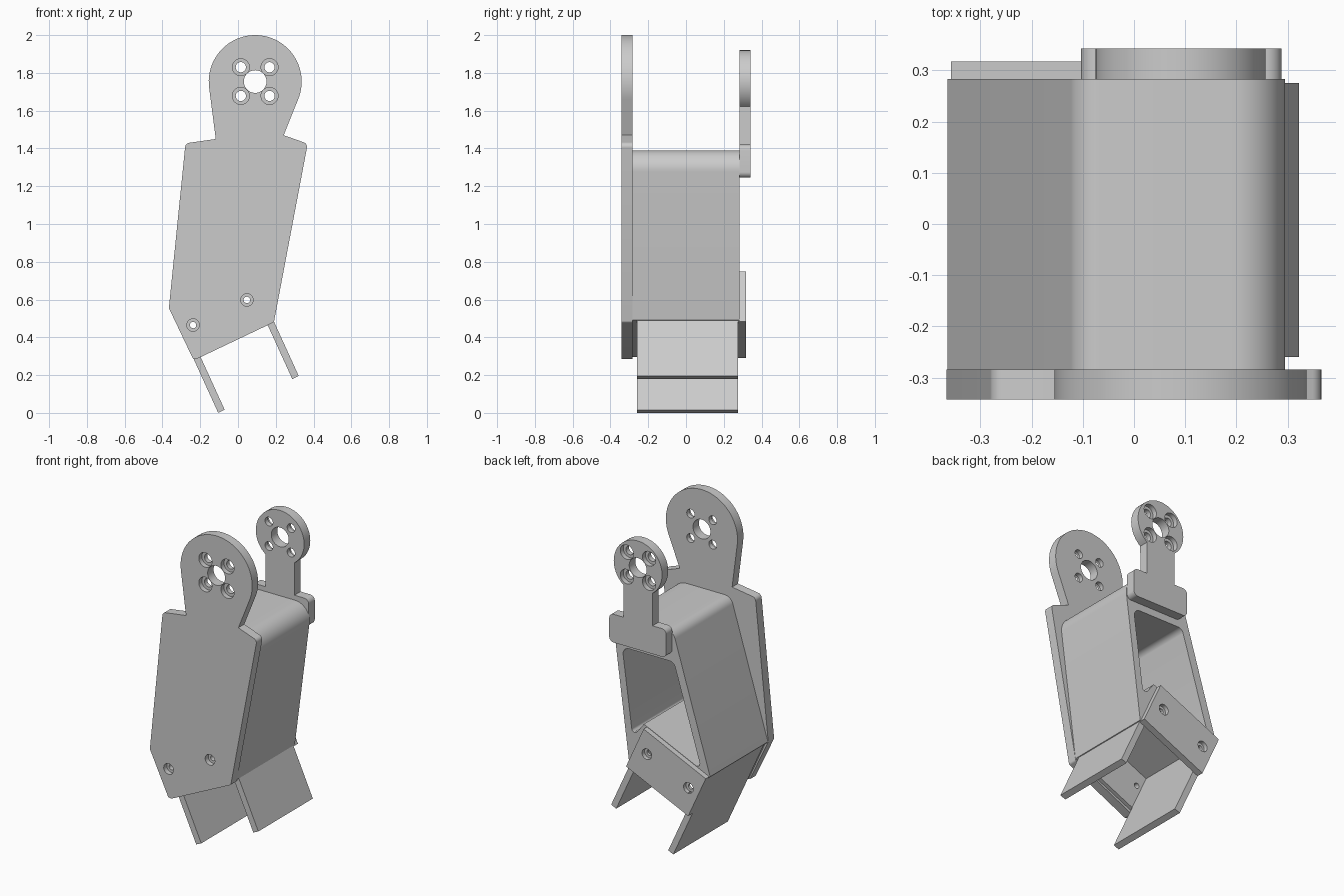
import bpy, bmesh
from math import cos, sin, radians, pi
from mathutils import Vector

cube = bpy.data.objects.get("Cube")
if cube:
    bpy.data.objects.remove(cube, do_unlink=True)

grey = bpy.data.materials.new("plain_grey")
grey.use_nodes = True
grey.diffuse_color = (0.6, 0.6, 0.6, 1)
grey.node_tree.nodes["Principled BSDF"].inputs["Base Color"].default_value = (0.6, 0.6, 0.6, 1)


def rounded(corners, steps=8):
    """Outline from (x, z) or (x, z, radius) corners."""
    out = []
    n = len(corners)
    for i, c in enumerate(corners):
        p = Vector(c[:2])
        if len(c) == 2:
            out.append(p)
            continue
        a = (Vector(corners[i - 1][:2]) - p).normalized()
        b = (Vector(corners[(i + 1) % n][:2]) - p).normalized()
        half = a.angle(b) / 2
        centre = p + (a + b).normalized() * (c[2] / sin(half))
        reach = c[2] * cos(half) / sin(half)
        start, end = p + a * reach - centre, p + b * reach - centre
        for k in range(steps + 1):
            d = start.lerp(end, k / steps).normalized()
            out.append(centre + d * c[2])
    return out


def arc(cx, cz, r, a0, a1, steps=48):
    return [(cx + r * cos(radians(a0 + (a1 - a0) * k / steps)),
             cz + r * sin(radians(a0 + (a1 - a0) * k / steps))) for k in range(steps + 1)]


def prism(name, outline, y0, y1):
    """Extrude an x-z outline from y0 to y1."""
    bm = bmesh.new()
    face = bm.faces.new([bm.verts.new((p[0], y0, p[1])) for p in outline])
    side = bmesh.ops.extrude_face_region(bm, geom=[face], use_keep_orig=True)
    moved = [v for v in side["geom"] if isinstance(v, bmesh.types.BMVert)]
    bmesh.ops.translate(bm, verts=moved, vec=(0, y1 - y0, 0))
    bmesh.ops.recalc_face_normals(bm, faces=bm.faces)
    mesh = bpy.data.meshes.new(name)
    bm.to_mesh(mesh)
    bm.free()
    mesh.materials.append(grey)
    obj = bpy.data.objects.new(name, mesh)
    bpy.context.collection.objects.link(obj)
    return obj


def disc(x, z, r):
    return arc(x, z, r, 0, 352.5, 47)


def cut(obj, outline, y0, y1):
    cutter = prism("cutter", outline, y0, y1)
    mod = obj.modifiers.new("cut", "BOOLEAN")
    mod.operation, mod.solver, mod.object = "DIFFERENCE", "EXACT", cutter
    bpy.context.view_layer.objects.active = obj
    bpy.ops.object.modifier_apply(modifier=mod.name)
    bpy.data.objects.remove(cutter, do_unlink=True)


def bolt_hole(obj, x, z, y_in, y_face, r, r_sink, depth):
    """Through hole with a wide counterbore on the outer face."""
    s = 1 if y_face > y_in else -1
    cut(obj, disc(x, z, r), y_in - s * 0.02, y_face + s * 0.02)
    cut(obj, disc(x, z, r_sink), y_face - s * depth, y_face + s * 0.02)


HX, HZ = 0.091, 1.754


def pivot_holes(obj, y_in, y_face):
    cut(obj, disc(HX, HZ, 0.06), min(y_in, y_face) - 0.02, max(y_in, y_face) + 0.02)
    for sx in (-1, 1):
        for sz in (-1, 1):
            bolt_hole(obj, HX + sx * 0.076, HZ + sz * 0.076, y_in, y_face, 0.027, 0.045, 0.03)


# Tilted frame of the lower channel
ORIGIN, U, N = Vector((-0.237, 0.29)), Vector((0.91, 0.415)), Vector((-0.415, 0.91))
W, H, T = 0.469, 0.29, 0.038


def tilt(u, n):
    return tuple(ORIGIN + U * u + N * n)


def tilted_box(name, u0, u1, n0, n1, y0, y1):
    return prism(name, [tilt(u0, n0), tilt(u1, n0), tilt(u1, n1), tilt(u0, n1)], y0, y1)


SCREWS = [(-0.238, 0.465), (0.047, 0.598)]

# Front plate with its round head
outline = rounded([(0.242, 1.47), (0.369, 1.425, 0.025), (0.19, 0.48, 0.015),
                   (-0.22, 0.285, 0.015), (-0.24, 0.29), (-0.366, 0.555),
                   (-0.278, 1.427, 0.025), (-0.118, 1.45, 0.006)])
outline += arc(HX, HZ, 0.246, 187, -23)
front_plate = prism("front_plate", outline, -0.342, -0.284)
pivot_holes(front_plate, -0.284, -0.342)
for x, z in SCREWS:
    bolt_hole(front_plate, x, z, -0.284, -0.342, 0.017, 0.033, 0.03)

# Hollow body, open to the back
body = prism("body", rounded([(-0.364, 0.555), (-0.11, 1.39, 0.06), (0.308, 1.39, 0.1),
                              (0.192, 0.492), (0.176, 0.484), (0.072, 0.71),
                              (-0.335, 0.525)]), -0.285, 0.283)
cut(body, rounded([(-0.305, 0.58, 0.02), (-0.115, 1.2, 0.04), (0.24, 1.2, 0.04),
                   (0.168, 0.66, 0.02), (0.092, 0.76), (0.05, 0.742)]), -0.28, 0.35)

# Rear pivot bracket
neck = rounded([(0.19, 1.42, 0.04), (0.288, 1.42, 0.03), (0.288, 1.245, 0.03),
                (-0.103, 1.245, 0.03), (-0.103, 1.42, 0.03), (-0.01, 1.42, 0.04)])
rear_bracket = prism("rear_bracket", neck + arc(HX, HZ, 0.166, 233, -53), 0.282, 0.342)
pivot_holes(rear_bracket, 0.282, 0.342)

# Lower channel: cheeks, floor and two long prongs
rear_flange = tilted_box("rear_flange", 0, W, 0, H, 0.275, 0.317)
front_cheek = tilted_box("front_cheek", 0.005, W - 0.005, 0.005, H - 0.006, -0.286, -0.26)
for x, z in SCREWS:
    bolt_hole(rear_flange, x, z, 0.275, 0.317, 0.017, 0.033, 0.025)
    cut(front_cheek, disc(x, z, 0.017), -0.3, -0.24)
tilted_box("channel_floor", 0, W, H - T, H - 0.002, -0.262, 0.276)
for name, u in (("right_prong", 0), ("left_prong", W - T)):
    tilted_box(name, u, u + T, -0.318, H - 0.004, -0.26, 0.275)

# Smooth the curved walls, keep the edges crisp
for obj in bpy.context.scene.objects:
    obj.select_set(obj.type == "MESH")
bpy.context.view_layer.objects.active = front_plate
bpy.ops.object.shade_smooth_by_angle(angle=pi / 6)
